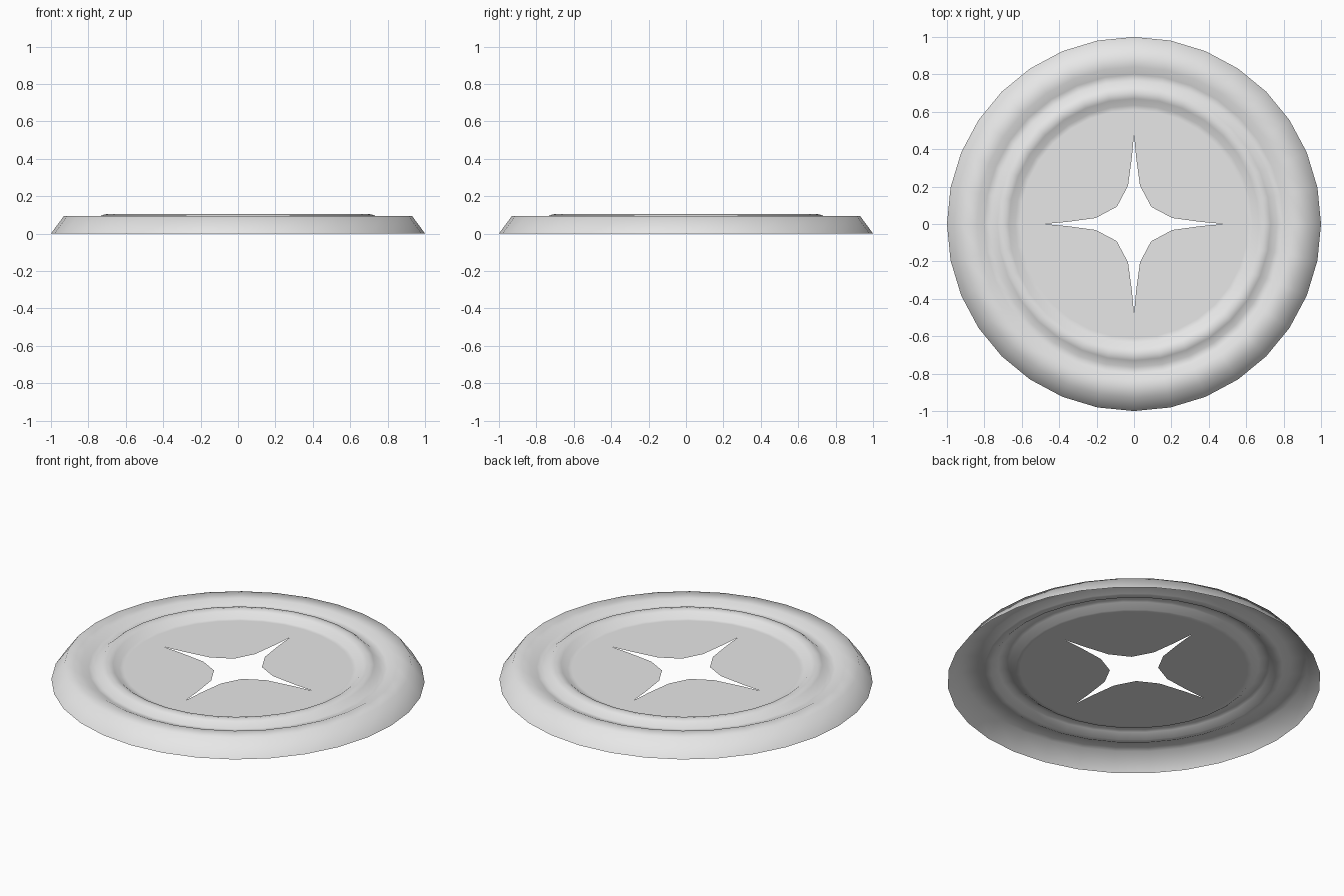
import bpy, bmesh, math

cube = bpy.data.objects.get("Cube")
if cube:
    bpy.data.objects.remove(cube, do_unlink=True)

SIDES = 32
# Radius and height, from the outer skirt through the groove and ridge to the floor
PROFILE = [(1.0, 0.0), (0.93, 0.095), (0.84, 0.095), (0.80, 0.075), (0.765, 0.07),
           (0.73, 0.098), (0.70, 0.105), (0.67, 0.098), (0.635, 0.07), (0.61, 0.07)]
FLOOR_Z = PROFILE[-1][1]
# One quadrant of the four-pointed opening
STAR = [(0.485, 0.0), (0.36, 0.011), (0.205, 0.032), (0.093, 0.091),
        (0.032, 0.205), (0.011, 0.36)]

gray = bpy.data.materials.new("light gray")
gray.use_nodes = True
gray.diffuse_color = (0.8, 0.8, 0.8, 1)
gray.node_tree.nodes["Principled BSDF"].inputs["Base Color"].default_value = (0.8, 0.8, 0.8, 1)

bm = bmesh.new()


def loop_edges(verts):
    edges = []
    for a, b in zip(verts, verts[1:] + verts[:1]):
        edges.append(bm.edges.get((a, b)) or bm.edges.new((a, b)))
    return edges


# Turned rings of the disc
rings = []
for r, z in PROFILE:
    angles = [2 * math.pi * i / SIDES for i in range(SIDES)]
    rings.append([bm.verts.new((r * math.cos(a), r * math.sin(a), z)) for a in angles])
for outer, inner in zip(rings, rings[1:]):
    for i in range(SIDES):
        j = (i + 1) % SIDES
        bm.faces.new((outer[i], outer[j], inner[j], inner[i]))

# Flat floor with the star-shaped opening
star = []
for q in range(4):
    c, s = round(math.cos(q * math.pi / 2)), round(math.sin(q * math.pi / 2))
    star += [bm.verts.new((x * c - y * s, x * s + y * c, FLOOR_Z)) for x, y in STAR]
bmesh.ops.triangle_fill(bm, use_beauty=True, normal=(0, 0, 1),
                        edges=loop_edges(rings[-1]) + loop_edges(star))

# Every face of the sheet looks upward
bm.normal_update()
bmesh.ops.reverse_faces(bm, faces=[f for f in bm.faces if f.normal.z < 0])
for f in bm.faces:
    f.smooth = True

mesh = bpy.data.meshes.new("slotted_lid")
bm.to_mesh(mesh)
bm.free()
mesh.materials.append(gray)
bpy.context.collection.objects.link(bpy.data.objects.new("slotted_lid", mesh))
